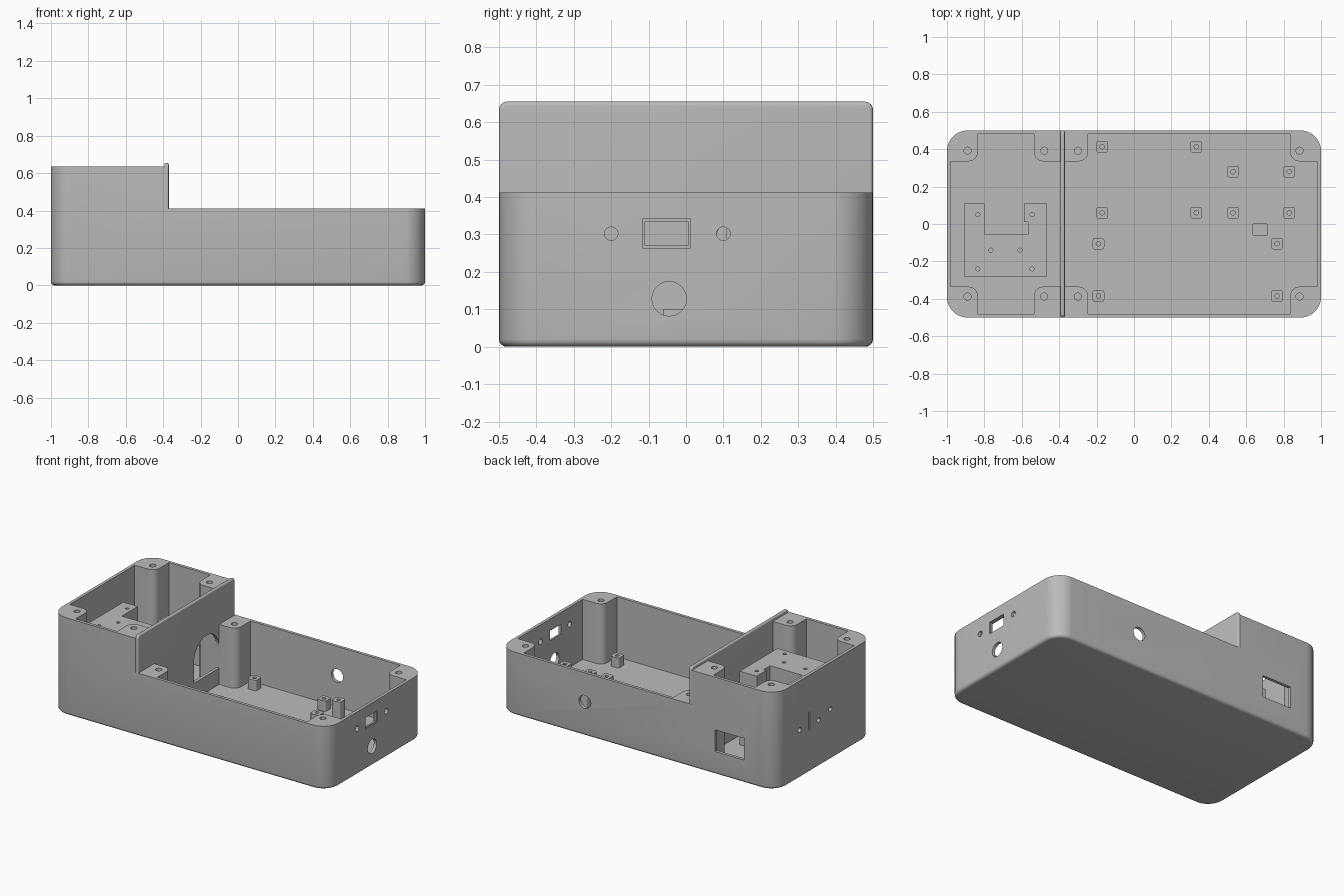
import bpy, bmesh, math
from mathutils import Vector

if "Cube" in bpy.data.objects:
    bpy.data.objects.remove(bpy.data.objects["Cube"])

grey = bpy.data.materials.new("enclosure grey")
grey.use_nodes = True
grey.diffuse_color = (0.5, 0.5, 0.5, 1)
grey.node_tree.nodes["Principled BSDF"].inputs["Base Color"].default_value = (0.5, 0.5, 0.5, 1)

AXES = {"X": lambda u, v, w: (w, u, v),
        "Y": lambda u, v, w: (u, w, v),
        "Z": lambda u, v, w: (u, v, w)}


def fillet(corners, steps=6):
    """Outline from right-angled corners (u, v, radius)."""
    out = []
    for i, (u, v, r) in enumerate(corners):
        p = Vector((u, v))
        if r == 0:
            out.append(p)
            continue
        a = (Vector(corners[i - 1][:2]) - p).normalized()
        b = (Vector(corners[(i + 1) % len(corners)][:2]) - p).normalized()
        for k in range(steps + 1):
            t = math.pi / 2 * k / steps
            out.append(p + a * r * (1 - math.sin(t)) + b * r * (1 - math.cos(t)))
    return out


def rect(u0, u1, v0, v1, r=0, steps=6):
    return fillet([(u0, v0, r), (u1, v0, r), (u1, v1, r), (u0, v1, r)], steps)


def circle(u, v, r, n=24):
    return [Vector((u + r * math.cos(math.tau * k / n), v + r * math.sin(math.tau * k / n)))
            for k in range(n)]


def prism(name, outline, w0, w1, axis="Z", bevel=0, choose=None):
    """Extrude an outline along an axis, optionally rounding chosen edges."""
    bm = bmesh.new()
    place = AXES[axis]
    face = bm.faces.new([bm.verts.new(place(p.x, p.y, w0)) for p in outline])
    ext = bmesh.ops.extrude_face_region(bm, geom=[face])
    shift = Vector(place(0, 0, w1 - w0))
    bmesh.ops.translate(bm, vec=shift, verts=[g for g in ext["geom"] if isinstance(g, bmesh.types.BMVert)])
    bmesh.ops.recalc_face_normals(bm, faces=bm.faces[:])
    if bevel:
        edges = [e for e in bm.edges if choose(e)]
        bmesh.ops.bevel(bm, geom=edges, offset=bevel, segments=4, profile=0.5, affect="EDGES")
    mesh = bpy.data.meshes.new(name)
    bm.to_mesh(mesh)
    bm.free()
    mesh.materials.append(grey)
    ob = bpy.data.objects.new(name, mesh)
    bpy.context.collection.objects.link(ob)
    return ob


def activate(ob):
    bpy.ops.object.select_all(action="DESELECT")
    ob.select_set(True)
    bpy.context.view_layer.objects.active = ob


def cut(ob, outline, w0, w1, axis="Z"):
    cutter = prism("cutter", outline, w0, w1, axis)
    mod = ob.modifiers.new("cut", "BOOLEAN")
    mod.operation, mod.solver, mod.object = "DIFFERENCE", "EXACT", cutter
    activate(ob)
    bpy.ops.object.modifier_apply(modifier=mod.name)
    bpy.data.objects.remove(cutter)


def smooth(ob):
    activate(ob)
    bpy.ops.object.shade_smooth_by_angle(angle=math.radians(32))


def cavity(x0, x1, post0, post1):
    """Compartment plan that leaves a solid screw post in each corner."""
    y, p, r = 0.48, 0.335, 0.05
    return fillet([(x0, -p, 0), (post0, -p, r), (post0, -y, 0), (post1, -y, 0),
                   (post1, -p, r), (x1, -p, 0), (x1, p, 0), (post1, p, r),
                   (post1, y, 0), (post0, y, 0), (post0, p, r), (x0, p, 0)])


LOW, HIGH, FLOOR = 0.412, 0.635, 0.02

# Outer body with rounded corners and a softened bottom edge
body = prism("enclosure_body", rect(-1, 1, -0.5, 0.5, 0.11, 10), 0, HIGH, "Z", 0.02,
             lambda e: all(v.co.z < 0.001 for v in e.verts))
cut(body, rect(-0.39, 1.1, -0.6, 0.6), LOW, 1)

# Two compartments
cut(body, cavity(-0.98, -0.39, -0.835, -0.535), FLOOR, 1)
cut(body, cavity(-0.37, 0.98, -0.245, 0.835), FLOOR, 1)

# Lid screw holes in the posts
for x, top in ((-0.89, HIGH), (-0.48, HIGH), (-0.30, LOW), (0.885, LOW)):
    for y in (-0.388, 0.392):
        cut(body, circle(x, y, 0.019, 16), top - 0.2, top + 0.1)

# Arched cable opening through the divider
arch = [Vector((0.205 + 0.13 * math.cos(math.pi * k / 16), 0.26 + 0.13 * math.sin(math.pi * k / 16)))
        for k in range(17)] + [Vector((0.075, 0.127)), Vector((0.335, 0.127))]
cut(body, arch, -0.42, -0.33, "X")

# Right end: connector window with stepped rim, two screw holes, cable hole
cut(body, rect(-0.11, 0.005, 0.27, 0.335), 0.9, 1.1, "X")
cut(body, rect(-0.116, 0.012, 0.264, 0.341), 0.992, 1.1, "X")
for y, z, r in ((-0.2, 0.302, 0.018), (0.1, 0.302, 0.018), (-0.045, 0.128, 0.046)):
    cut(body, circle(y, z, r), 0.9, 1.1, "X")

# Left end: slot and small holes
cut(body, rect(0.148, 0.162, 0.275, 0.395), -1.1, -0.9, "X")
for y, z in ((0.256, 0.315), (0.06, 0.305), (-0.06, 0.33)):
    cut(body, circle(y, z, 0.016, 16), -1.1, -0.9, "X")

# Back wall: power socket window and round hole
cut(body, rect(-0.77, -0.56, 0.15, 0.292), 0.44, 0.6, "Y")
cut(body, circle(0.38, 0.222, 0.043), 0.44, 0.6, "Y")
smooth(body)

# Raised divider with rounded rim
lip_profile = fillet([(-0.5, LOW, 0), (0.5, LOW, 0), (0.5, 0.655, 0.022), (-0.5, 0.655, 0.022)])
lip = prism("divider_lip", lip_profile, -0.393, -0.37, "X", 0.009,
            lambda e: abs(e.verts[0].co.x - e.verts[1].co.x) < 0.001
            and any(v.co.z > LOW + 0.01 for v in e.verts))
smooth(lip)

# Notched mounting block in the tall compartment
block = prism("mounting_block", fillet([
    (-0.905, -0.28, 0), (-0.465, -0.28, 0), (-0.465, 0.11, 0), (-0.588, 0.11, 0),
    (-0.588, 0.01, 0), (-0.568, 0.01, 0), (-0.568, -0.055, 0), (-0.80, -0.055, 0),
    (-0.80, 0.11, 0), (-0.905, 0.11, 0)]), FLOOR - 0.005, 0.50)
for x, y in ((-0.835, 0.05), (-0.545, 0.05), (-0.835, -0.24), (-0.545, -0.24),
             (-0.765, -0.14), (-0.61, -0.14)):
    cut(block, circle(x, y, 0.011, 12), 0.38, 0.6)

# Circuit board standoffs: groups of four as (x pair, y pair, top)
groups = {"wide_board": ((-0.17, 0.333), (0.06, 0.413), 0.088),
          "tall_board": ((0.53, 0.83), (0.06, 0.28), 0.183),
          "front_board": ((-0.19, 0.765), (-0.385, -0.105), 0.085)}
for name, (xs, ys, top) in groups.items():
    for x in xs:
        for y in ys:
            post = prism(name + "_standoff", rect(x - 0.031, x + 0.031, y - 0.031, y + 0.031, 0.012, 3),
                         FLOOR - 0.005, top)
            cut(post, circle(x, y, 0.012, 12), FLOOR + 0.01, top + 0.1)
            smooth(post)

# Plain support block
smooth(prism("support_block", rect(0.632, 0.717, -0.062, 0.002, 0.008, 3), FLOOR - 0.005, 0.1))
